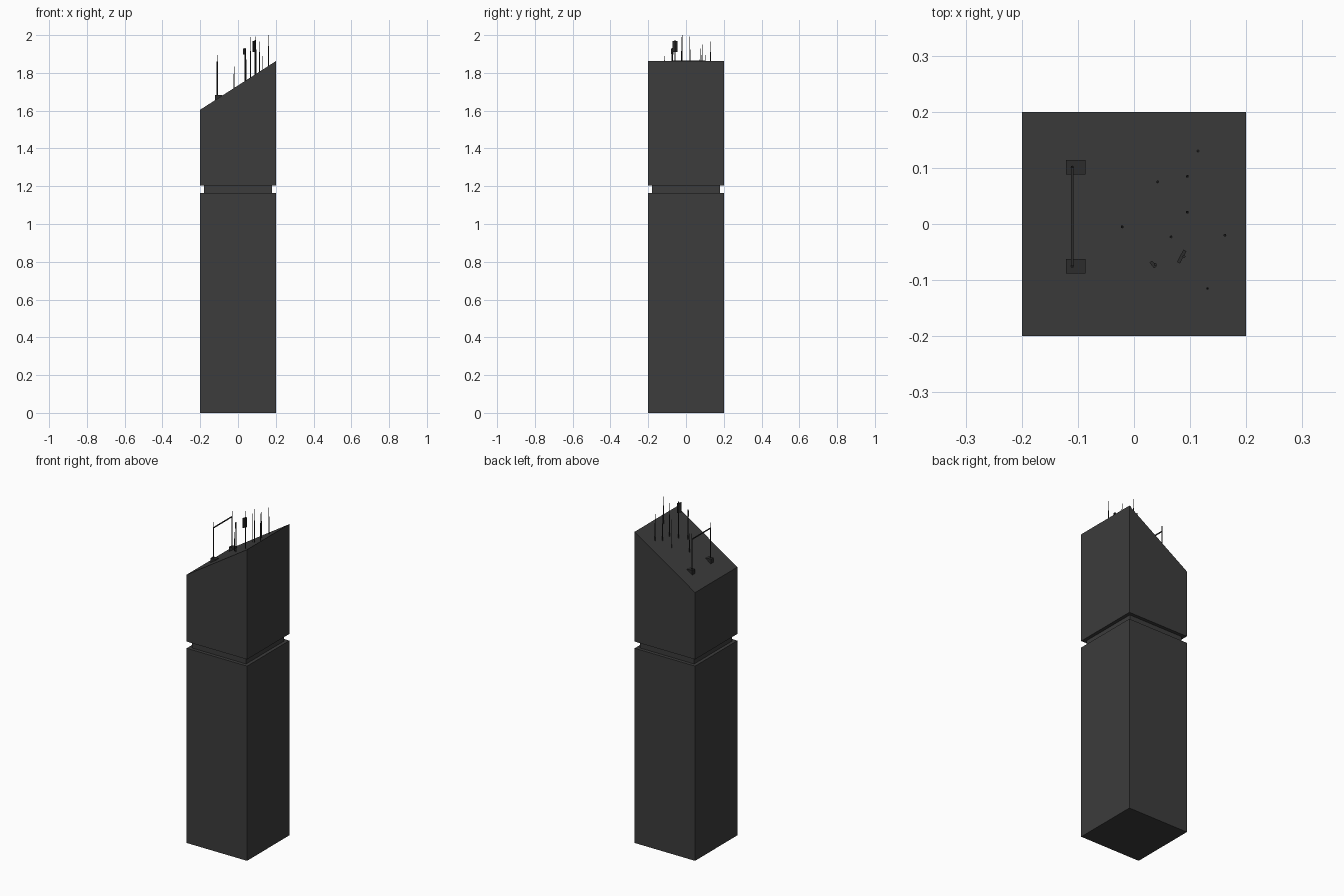
import bpy, bmesh, math
from mathutils import Matrix, Vector

if "Cube" in bpy.data.objects:
    bpy.data.objects.remove(bpy.data.objects["Cube"])


def material(name, v):
    m = bpy.data.materials.new(name)
    m.diffuse_color = (v, v, v, 1)
    m.use_nodes = True
    m.node_tree.nodes["Principled BSDF"].inputs["Base Color"].default_value = m.diffuse_color
    return m


dark = material("dark_cladding", 0.045)
metal = material("dark_metal", 0.025)


def roof_z(x):
    return 1.7335 + 0.6425 * x


def finish(name, bm, mat):
    bmesh.ops.recalc_face_normals(bm, faces=bm.faces)
    me = bpy.data.meshes.new(name)
    bm.to_mesh(me)
    bm.free()
    me.materials.append(mat)
    ob = bpy.data.objects.new(name, me)
    bpy.context.collection.objects.link(ob)
    return ob


def add_box(bm, lo, hi, turn=0.0):
    lo, hi = Vector(lo), Vector(hi)
    mat = (Matrix.Translation((lo + hi) / 2) @ Matrix.Rotation(turn, 4, 'Z')
           @ Matrix.Diagonal((*(hi - lo), 1)))
    return bmesh.ops.create_cube(bm, size=1, matrix=mat)["verts"]


def add_rod(bm, x, y, z0, z1, r, r2=None):
    bmesh.ops.create_cone(bm, cap_ends=True, segments=8, radius1=r,
                          radius2=r if r2 is None else r2, depth=z1 - z0,
                          matrix=Matrix.Translation((x, y, (z0 + z1) / 2)))


# Tower: square shaft pinched by a recessed band, with a slanted roof
bm = bmesh.new()
rings = []
for half, z in ((0.2, 0), (0.2, 1.165), (0.18, 1.165),
                (0.18, 1.205), (0.2, 1.205), (0.2, None)):
    rings.append([bm.verts.new((sx * half, sy * half,
                                roof_z(sx * half) if z is None else z))
                  for sx, sy in ((-1, -1), (1, -1), (1, 1), (-1, 1))])
for a, b in zip(rings, rings[1:]):
    for i in range(4):
        j = (i + 1) % 4
        bm.faces.new((a[i], a[j], b[j], b[i]))
bm.faces.new(rings[0][::-1])
bm.faces.new(rings[-1])
finish("tower_body", bm, dark)

# Gantry near the low roof edge: two posts on footings with a crossbar
bm = bmesh.new()
gx = -0.11
for y in (0.101, -0.075):
    add_box(bm, (-0.121, y - 0.013, 1.645), (-0.086, y + 0.013, 1.683))
    add_rod(bm, gx, y, 1.67, 1.86, 0.003)
    add_rod(bm, gx, y, 1.86, 1.895, 0.0015)
add_box(bm, (gx - 0.002, -0.075, 1.859), (gx + 0.002, 0.101, 1.865))
finish("roof_gantry", bm, metal)

# Whip antennas: thick lower mast, thin upper whip (x, y, top)
whips = [(-0.021, -0.005, 1.833), (0.042, 0.075, 1.93), (0.095, 0.085, 1.95),
         (0.114, 0.130, 1.965), (0.095, 0.021, 1.992), (0.066, -0.023, 1.99),
         (0.162, -0.020, 2.0), (0.131, -0.115, 1.89)]
for i, (x, y, top) in enumerate(whips):
    bm = bmesh.new()
    base = roof_z(x)
    step = base + 0.65 * (top - base)
    add_rod(bm, x, y, base - 0.01, step, 0.0026)
    add_rod(bm, x, y, step, top, 0.0014)
    finish(f"whip_antenna_{i + 1}", bm, metal)

# Panel antennas: mast plus a turned flat panel
for name, x, y, top, w, h, turn in (
        ("panel_antenna_large", 0.085, -0.058, 1.968, 0.025, 0.058, 62),
        ("panel_antenna_small", 0.034, -0.072, 1.928, 0.013, 0.03, -50)):
    bm = bmesh.new()
    add_rod(bm, x + 0.004, y, roof_z(x) - 0.01, top + 0.005, 0.0026)
    add_box(bm, (x - w / 2, y - 0.003, top - h), (x + w / 2, y + 0.003, top),
            math.radians(turn))
    finish(name, bm, metal)
